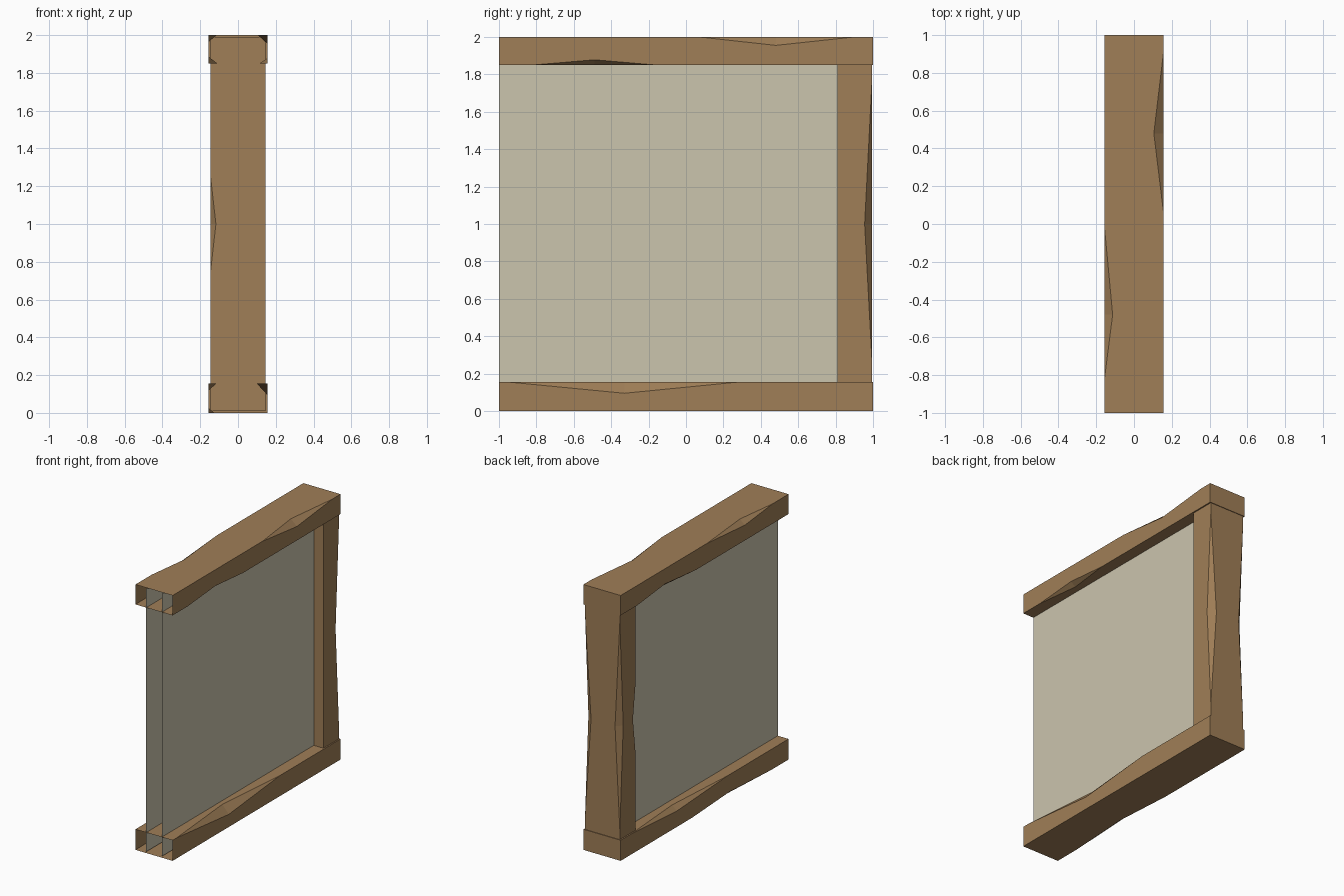
import bpy, bmesh
from mathutils import Vector

if "Cube" in bpy.data.objects:
    bpy.data.objects.remove(bpy.data.objects["Cube"])


def material(name, rgb):
    m = bpy.data.materials.new(name)
    m.diffuse_color = (*rgb, 1)
    m.use_nodes = True
    m.node_tree.nodes["Principled BSDF"].inputs["Base Color"].default_value = m.diffuse_color
    return m


wood = material("timber brown", (0.35, 0.21, 0.095))
plaster = material("plaster cream", (0.60, 0.555, 0.42))


def add_object(name, bm, mat):
    mesh = bpy.data.meshes.new(name)
    bm.to_mesh(mesh)
    bm.free()
    mesh.materials.append(mat)
    ob = bpy.data.objects.new(name, mesh)
    bpy.context.collection.objects.link(ob)
    return ob


def box_bmesh(lo, hi):
    bm = bmesh.new()
    bmesh.ops.create_cube(bm, size=1)
    for v in bm.verts:
        v.co = [lo[i] if v.co[i] < 0 else hi[i] for i in range(3)]
    return bm


def timber(name, lo, hi, axis, chips):
    """Box with wedge chips cut into its long edges.
    chip = (signs of the two cross axes, start, middle, end, depth on each cross axis)"""
    ob = add_object(name, box_bmesh(lo, hi), wood)
    u, w = [i for i in range(3) if i != axis]
    cut = bmesh.new()
    for su, sw, start, mid, end, du, dw in chips:
        def point(t, off_u, off_w):
            p = Vector((0, 0, 0))
            p[axis] = t
            p[u] = (hi[u] if su > 0 else lo[u]) - su * off_u
            p[w] = (hi[w] if sw > 0 else lo[w]) - sw * off_w
            return p
        a, b = point(start, 0, 0), point(end, 0, 0)
        c, d = point(mid, du, 0), point(mid, 0, dw)
        m = (c + d) / 2
        # grow the wedge within its two cutting planes so it pokes out of the box
        pts = [m + (p - m) * k for p, k in ((a, 1.1), (b, 1.1), (c, 1.6), (d, 1.6))]
        vs = [cut.verts.new(p) for p in pts]
        for f in ((0, 1, 2), (0, 3, 1), (0, 2, 3), (1, 3, 2)):
            cut.faces.new([vs[i] for i in f])
    bmesh.ops.recalc_face_normals(cut, faces=cut.faces)
    cutter = add_object(name + "_cutter", cut, wood)
    cutter.hide_render = True
    mod = ob.modifiers.new("chips", 'BOOLEAN')
    mod.operation, mod.solver, mod.object = 'DIFFERENCE', 'EXACT', cutter
    bpy.context.view_layer.update()
    dg = bpy.context.evaluated_depsgraph_get()
    mesh = bpy.data.meshes.new_from_object(ob.evaluated_get(dg))
    ob.modifiers.clear()
    ob.data = mesh
    bpy.data.objects.remove(cutter)
    return ob


def open_front(ob):
    """Remove the cap at y = -1 so the beam is hollow."""
    bm = bmesh.new()
    bm.from_mesh(ob.data)
    caps = [f for f in bm.faces if all(v.co.y < -0.999 for v in f.verts)]
    bmesh.ops.delete(bm, geom=caps, context='FACES')
    bm.to_mesh(ob.data)
    bm.free()


# Beams along y
bottom = timber("bottom_beam", (-0.155, -1, 0), (0.155, 1, 0.155), 1, [
    (1, 1, -0.95, -0.33, 0.28, 0.055, 0.06),
    (-1, 1, -0.27, 0.33, 0.88, 0.04, 0.035),
    (-1, -1, -0.80, -0.30, 0.15, 0.03, 0.025)])
top = timber("top_beam", (-0.155, -1, 1.85), (0.155, 1, 2), 1, [
    (1, 1, 0.07, 0.48, 0.90, 0.05, 0.045),
    (1, -1, -0.82, -0.49, -0.16, 0.04, 0.028),
    (-1, 1, -0.81, -0.48, -0.03, 0.042, 0.035),
    (-1, -1, 0.10, 0.47, 0.80, 0.045, 0.035)])
for beam in (bottom, top):
    open_front(beam)

# Upright post at the back end
timber("end_post", (-0.145, 0.81, 0.01), (0.145, 0.995, 1.99), 2, [
    (1, 1, 0.25, 1.0, 1.78, 0.05, 0.04),
    (-1, 1, 0.22, 1.0, 1.80, 0.04, 0.04),
    (-1, -1, 0.75, 1.0, 1.25, 0.028, 0.03)])

# Two thin plaster sheets, running up into the hollow beams
for side, x in (("left", -0.065), ("right", 0.065)):
    bm = bmesh.new()
    ring = [(-1, 0.01), (0.81, 0.01), (0.81, 1.99), (-1, 1.99)]
    if x < 0:
        ring.reverse()
    bm.faces.new([bm.verts.new((x, y, z)) for y, z in ring])
    add_object(side + "_plaster_panel", bm, plaster)
